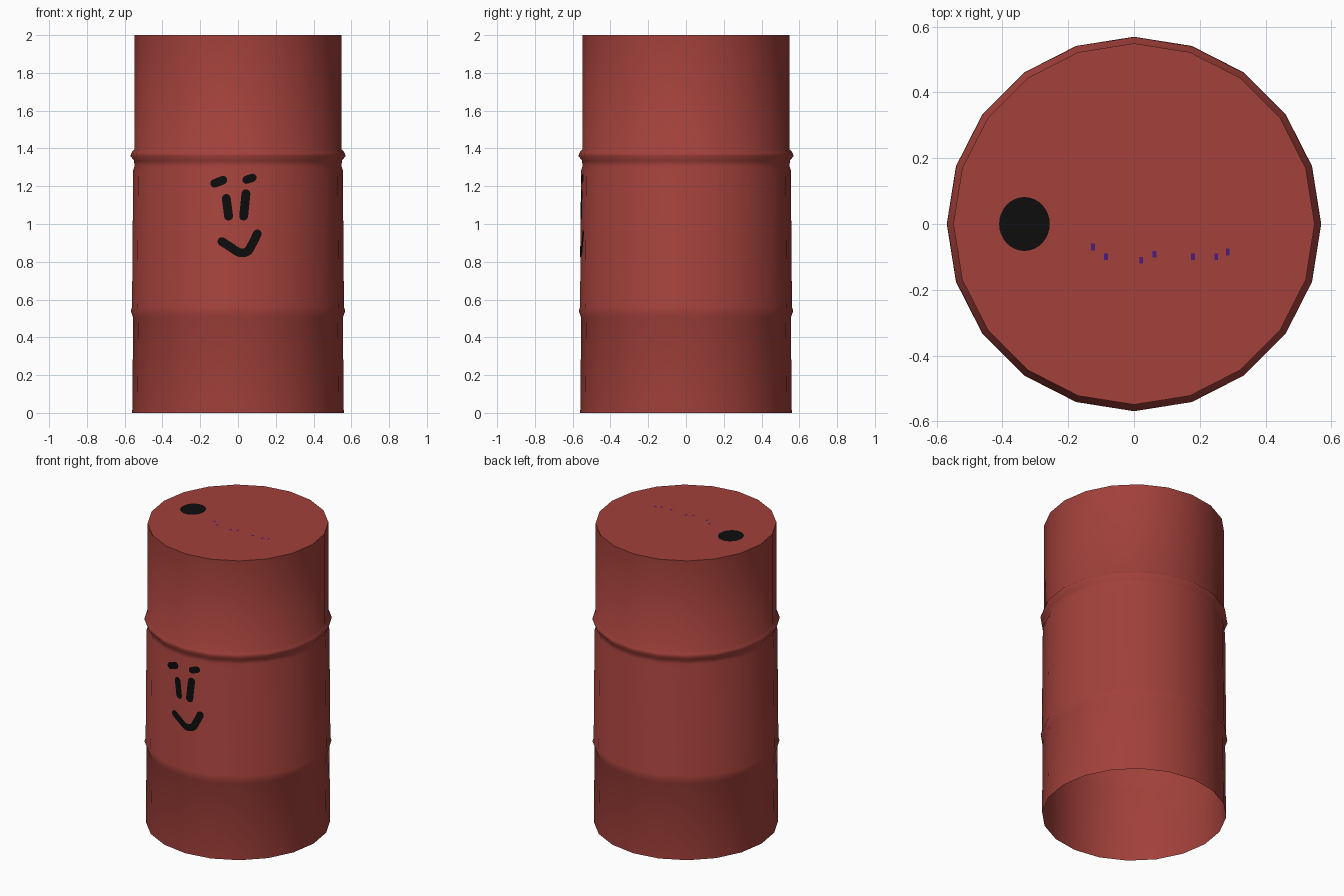
import bpy, bmesh, math
from mathutils import Vector

if "Cube" in bpy.data.objects:
    bpy.data.objects.remove(bpy.data.objects["Cube"])

SIDES = 20


def material(name, rgb):
    m = bpy.data.materials.new(name)
    m.diffuse_color = (*rgb, 1)
    m.use_nodes = True
    m.node_tree.nodes["Principled BSDF"].inputs["Base Color"].default_value = m.diffuse_color
    return m


RED = material("barrel red", (0.36, 0.052, 0.043))
BLACK = material("paint black", (0.004, 0.004, 0.004))
PURPLE = material("scuff purple", (0.07, 0.012, 0.2))


def finish(bm, name, mat):
    mesh = bpy.data.meshes.new(name)
    bm.to_mesh(mesh)
    bm.free()
    mesh.materials.append(mat)
    ob = bpy.data.objects.new(name, mesh)
    bpy.context.collection.objects.link(ob)
    return ob


# Barrel shell: lathed profile (radius, height), lid on top, open underneath
profile = [(0.56, 0), (0.555, 0.505), (0.568, 0.54), (0.561, 0.56),
           (0.555, 1.285), (0.548, 1.305), (0.55, 1.335), (0.569, 1.36),
           (0.564, 1.378), (0.549, 1.395), (0.549, 2.0)]
bm = bmesh.new()
rings = []
for r, z in profile:
    rings.append([bm.verts.new((r * math.cos(a), r * math.sin(a), z))
                  for a in (math.tau * i / SIDES for i in range(SIDES))])
for lo, hi in zip(rings, rings[1:]):
    for i in range(SIDES):
        j = (i + 1) % SIDES
        bm.faces.new((lo[i], lo[j], hi[j], hi[i]))
bm.faces.new(rings[-1])
barrel = finish(bm, "barrel", RED)
bpy.context.view_layer.objects.active = barrel
barrel.select_set(True)
bpy.ops.object.shade_smooth_by_angle(angle=math.radians(80))


def smooth_path(pts, steps=8):
    """Catmull-Rom samples through the points."""
    p = [2 * pts[0] - pts[1]] + pts + [2 * pts[-1] - pts[-2]]
    out = []
    for i in range(1, len(p) - 2):
        a, b, c, d = p[i - 1:i + 3]
        for k in range(steps):
            t = k / steps
            out.append(0.5 * (2 * b + (c - a) * t + (2 * a - 5 * b + 4 * c - d) * t * t
                              + (3 * b - a - 3 * c + d) * t ** 3))
    return out + [pts[-1]]


def stroke(name, pts, width):
    """Round-ended brush stroke laid on the two front facets."""
    h = width / 2
    path = smooth_path([Vector(p) for p in pts])
    d0, d1 = (path[0] - path[1]).normalized(), (path[-1] - path[-2]).normalized()
    caps = [(math.cos(a), math.sin(a)) for a in (math.radians(8 + 20 * k) for k in range(4))]
    samples = [(path[0] + d0 * h * c, h * s) for c, s in caps]
    samples += [(p, h) for p in path]
    samples += [(path[-1] + d1 * h * c, h * s) for c, s in reversed(caps)]
    bm = bmesh.new()
    prev = None
    for i, (p, w) in enumerate(samples):
        t = (samples[min(i + 1, len(samples) - 1)][0] - samples[max(i - 1, 0)][0]).normalized()
        n = Vector((-t.y, t.x)) * w
        pair = [bm.verts.new((p.x + s * n.x, 0, p.y + s * n.y)) for s in (1, -1)]
        if prev:
            bm.faces.new((prev[0], prev[1], pair[1], pair[0]))
        prev = pair
    # Cut at the centre ridge, then drop onto the facets
    bmesh.ops.bisect_plane(bm, geom=bm.verts[:] + bm.edges[:] + bm.faces[:],
                           plane_co=(0, 0, 0), plane_no=(1, 0, 0))
    for v in bm.verts:
        r = 0.561 - 0.006 * (v.co.z - 0.56) / 0.725
        v.co.y = -(r + 0.003 - abs(v.co.x) * math.tan(math.pi / SIDES))
    bm.normal_update()
    if sum(f.normal.y for f in bm.faces) > 0:
        bmesh.ops.reverse_faces(bm, faces=bm.faces[:])
    return finish(bm, name, BLACK)


# Painted face
stroke("left_brow", [(-0.124, 1.215), (-0.08, 1.232)], 0.045)
stroke("right_brow", [(0.045, 1.234), (0.077, 1.245)], 0.043)
stroke("left_eye", [(-0.062, 1.135), (-0.05, 1.042)], 0.047)
stroke("right_eye", [(0.042, 1.16), (0.03, 1.042)], 0.047)
stroke("mouth", [(-0.085, 0.907), (-0.04, 0.878), (0.008, 0.849),
                 (0.05, 0.855), (0.077, 0.897), (0.102, 0.948)], 0.046)


# Filler hole disc on the lid
bm = bmesh.new()
bmesh.ops.create_circle(bm, cap_ends=True, segments=32, radius=1)
for v in bm.verts:
    v.co = (-0.333 + 0.077 * v.co.x, 0.082 * v.co.y, 2.002)
bm.normal_update()
finish(bm, "filler_hole", BLACK)

# Faint paint scuffs on the lid
bm = bmesh.new()
for x, y in [(-0.125, -0.07), (-0.085, -0.1), (0.022, -0.11), (0.062, -0.092),
             (0.18, -0.1), (0.25, -0.1), (0.285, -0.085)]:
    bm.faces.new([bm.verts.new((x + 0.006 * a, y + 0.01 * b, 2.001))
                  for a, b in ((-1, -1), (1, -1), (1, 1), (-1, 1))])
finish(bm, "lid_scuffs", PURPLE)
